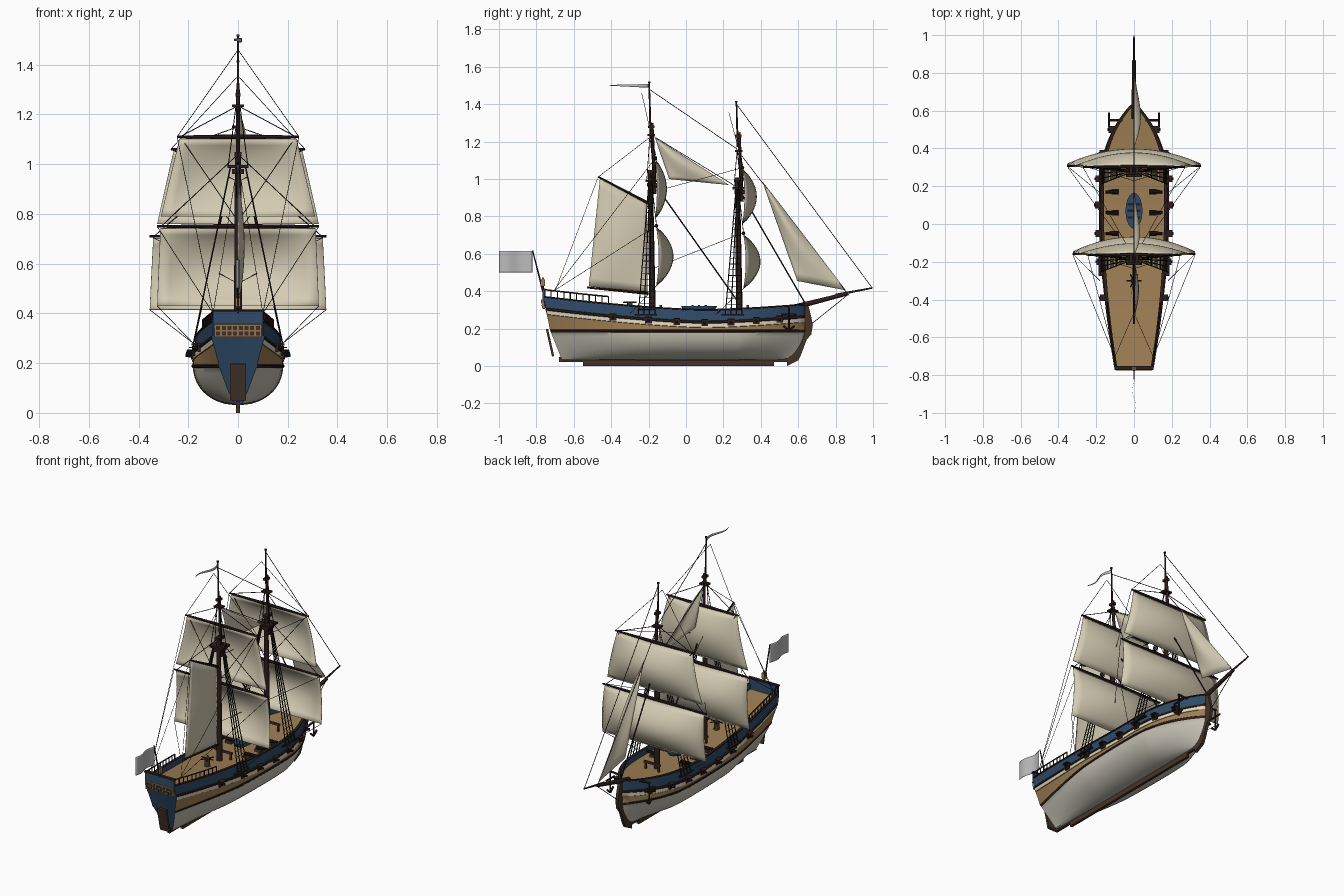
import bpy, bmesh, math
from mathutils import Vector as V, Matrix

if "Cube" in bpy.data.objects:
    bpy.data.objects.remove(bpy.data.objects["Cube"])

def mat(name, r, g, b):
    m = bpy.data.materials.new(name)
    m.diffuse_color = (r, g, b, 1)
    m.use_nodes = True
    m.node_tree.nodes["Principled BSDF"].inputs["Base Color"].default_value = m.diffuse_color
    return m

BLUE = mat("navy_paint", .028, .07, .14)
HULL = mat("hull_white", .56, .53, .45)
CREAM = mat("cream_stripe", .75, .68, .52)
TAN = mat("tan_wood", .34, .21, .09)
BROWN = mat("brown_wood", .06, .034, .022)
DARK = mat("dark_wood", .026, .013, .011)
ROPE = mat("rope_black", .012, .009, .009)
SAIL = mat("sailcloth", .66, .6, .45)
GREY = mat("flag_grey", .5, .5, .5)

def finish(name, bm, mats, smooth=0):
    me = bpy.data.meshes.new(name)
    bm.to_mesh(me)
    bm.free()
    ob = bpy.data.objects.new(name, me)
    bpy.context.collection.objects.link(ob)
    for m in mats:
        me.materials.append(m)
    if smooth:
        bpy.ops.object.select_all(action='DESELECT')
        ob.select_set(True)
        bpy.context.view_layer.objects.active = ob
        bpy.ops.object.shade_smooth_by_angle(angle=math.radians(smooth))
    return ob

def rods(name, segs, m, n=6):
    """Tapered round bars, each (start, end, radius[, end radius])."""
    bm = bmesh.new()
    for a, b, r, *r2 in segs:
        a, b = V(a), V(b)
        d = b - a
        M = Matrix.Translation((a + b) / 2) @ d.to_track_quat('Z', 'Y').to_matrix().to_4x4()
        bmesh.ops.create_cone(bm, cap_ends=True, segments=n, radius1=r,
                              radius2=r2[0] if r2 else r, depth=d.length, matrix=M)
    return finish(name, bm, [m], 40)

def boxes(name, items, m):
    """Boxes, each (centre, size[, tilt about x])."""
    bm = bmesh.new()
    for c, s, *t in items:
        M = Matrix.Translation(c) @ Matrix.Rotation(t[0] if t else 0, 4, 'X') @ Matrix.Diagonal((*s, 1))
        bmesh.ops.create_cube(bm, size=1, matrix=M)
    return finish(name, bm, [m])

def sheet(name, bl, br, tl, tr, offset, m, nu=14, nv=12, thick=.003):
    """Cloth patch between four corners, displaced by offset(u, v)."""
    bl, br, tl, tr = map(V, (bl, br, tl, tr))
    bm = bmesh.new()
    g = [[bm.verts.new(bl.lerp(br, i / nu).lerp(tl.lerp(tr, i / nu), j / nv) + V(offset(i / nu, j / nv)))
          for i in range(nu + 1)] for j in range(nv + 1)]
    for j in range(nv):
        for i in range(nu):
            bm.faces.new((g[j][i], g[j][i + 1], g[j + 1][i + 1], g[j + 1][i]))
    bmesh.ops.remove_doubles(bm, verts=bm.verts, dist=1e-5)
    ob = finish(name, bm, [m], 50)
    s = ob.modifiers.new("thickness", 'SOLIDIFY')
    s.thickness, s.offset = thick, 0
    return ob

# --- hull shape functions ---
clamp = lambda x: max(0, min(1, x))
def sheer(y):
    return .305 + (.07 * ((.1 - y) / .86) ** 1.5 if y < .1 else .03 * ((y - .1) / .55) ** 1.5)

def beam(y):
    return .172 - .072 * ((.1 - y) / .86) ** 2.2 if y < .1 else .172 * max(0, 1 - ((y - .1) / .55) ** 3)

def half(y, z):
    t = clamp((z - .03) / .17)
    full = 1.06 * (1 - (1 - t) ** 2.3) ** .5 if z < .2 else 1.06 - .6 * (z - .2)
    aft = 1 - (1 - clamp(z / .3)) ** 1.4 if z > .031 else 0
    bow = t ** .6
    k, b = clamp((-.25 - y) / .51) ** 1.3, clamp((y - .3) / .35)
    return beam(y) * (full * (1 - k - b) + aft * k + bow * b)

def hull_y(s, z):
    ys = -.73 - (z - .2) * .17 if z > .2 else -.73 + (.2 - z) * .4
    yb = .645 if z > .2 else .645 - ((.2 - z) / .17) ** 2 * .08
    return ys + (yb - ys) * s

# --- hull: lofted half with painted bands, mirrored ---
bm = bmesh.new()
N, grid = 60, []
for i in range(N + 1):
    s = i / N
    y0 = -.76 + 1.41 * s
    sh = sheer(y0)
    rows = [(.03 + .15 * (j / 10) ** 1.4, 0) for j in range(11)]
    rows += [(.184, .004), (.192, .004), (.195, 0), (sh - .1, 0), (sh - .098, .003), (sh - .078, .003),
             (sh - .075, .006), (sh - .066, .006), (sh - .063, 0), (sh - .008, 0), (sh - .006, .005), (sh, .005)]
    col = [bm.verts.new((half(y0, z) + (o if half(y0, z) > .01 else 0), hull_y(s, z), z)) for z, o in rows]
    xi = max(0, half(y0, sh) - .012)
    for x, z in ((xi, sh), (xi, sh - .035), (0, sh - .035)):
        col.append(bm.verts.new((x, hull_y(s, sh), z)))
    grid.append(col)
band = [1] * 10 + [4] * 3 + [3, 3, 2, 4, 4, 4, 0, 4, 4, 4, 0, 3]
for a, b in zip(grid, grid[1:]):
    for j, k in enumerate(band):
        bm.faces.new((a[j], b[j], b[j + 1], a[j + 1])).material_index = k
bm.faces.new(grid[0]).material_index = 0     # transom
hull = finish("hull", bm, [BLUE, HULL, CREAM, TAN, DARK], 35)
mi = hull.modifiers.new("mirror", 'MIRROR')
mi.merge_threshold = .0005

# --- keel, stem, rudder ---
boxes("keel", [((0, -.04, .015), (.016, 1.02, .03)), ((0, -.05, .035), (.016, 1.26, .025))], BROWN)
prof = [(.54, .0), (.6, .03), (.615, .06), (.645, .14), (.67, .17), (.678, .22), (.67, .26), (.655, .32),
        (.63, .32), (.635, .2), (.6, .1), (.54, .04)]
bm = bmesh.new()
f = bm.faces.new([bm.verts.new((-.009, y, z)) for y, z in prof])
r = bmesh.ops.extrude_face_region(bm, geom=[f])
bmesh.ops.translate(bm, vec=(.018, 0, 0), verts=[v for v in r['geom'] if isinstance(v, bmesh.types.BMVert)])
bmesh.ops.recalc_face_normals(bm, faces=bm.faces)
finish("stem_cutwater", bm, [BROWN])
boxes("rudder", [((0, -.727, .125), (.064, .012, .15), .22)], BROWN)

# --- stern: taffrail, windows, lantern, rails ---
boxes("taffrail", [((0, -.762, .375), (.2, .012, .066))], BLUE)
boxes("taffrail_cap", [((0, -.762, .41), (.208, .02, .008))], DARK)
boxes("window_frame", [((0, -.764, .331), (.19, .014, .052), .17)], TAN)
boxes("window_panes", [((-.08 + .0228 * i, -.766 - .17 * (z - .331), z), (.016, .014, .017), .17)
                       for i in range(8) for z in (.32, .342)], BROWN)
boxes("lantern", [((0, -.765, .445), (.022, .022, .035)), ((0, -.765, .467), (.012, .012, .012))], TAN)
rods("lantern_post", [((0, -.765, .41), (0, -.765, .43), .005)], DARK)
segs = []
for sx in (-1, 1):
    pts = [(sx * (half(y, sheer(y)) - .004), y, sheer(y)) for y in [-.755 + .034 * i for i in range(11)]]
    up = [(x, y, z + .034) for x, y, z in pts]
    segs += [(p, q, .003) for p, q in zip(pts, up)] + [(p, q, .004) for p, q in zip(up, up[1:])]
rods("quarterdeck_rail", segs, DARK)

# --- guns, channels, anchors (both sides) ---
ports, barrels, chan, anchor, deckgun, wheels = [], [], [], [], [], []
for sx in (-1, 1):
    for y in (-.39, -.2, -.05, .1, .24, .375, .5):
        z = sheer(y) - .075
        x = half(y, z)
        ports += [((sx * x, y, z), (.02, .036, .032)), ((sx * (x + .012), y, z + .018), (.03, .036, .005))]
        barrels.append(((sx * (x - .01), y, z), (sx * (x + .032), y, z + .002), .009, .007))
    for m in (-.18, .285):
        chan.append(((sx * (half(m, .27) + .006), m - .035, .275), (.024, .12, .008)))
    for y in (.17, .06, -.05):
        z = sheer(y) - .012
        deckgun.append(((sx * .085, y, z), (sx * .15, y, z + .005), .011, .008))
        wheels.append(((sx * .1, y, z - .013), (.04, .028, .016)))
    anchor += [((sx * .06, .55, .315), (sx * .138, .55, .32), .007), ((sx * .133, .51, .275), (sx * .133, .59, .275), .006),
               ((sx * .133, .55, .32), (sx * .133, .55, .19), .005), ((sx * .133, .55, .19), (sx * .133, .52, .215), .006),
               ((sx * .133, .55, .19), (sx * .133, .58, .215), .006)]
boxes("gun_ports", ports, DARK)
rods("gun_barrels", barrels, ROPE, 8)
boxes("shroud_channels", chan, DARK)
rods("anchors_and_catheads", anchor, DARK)
rods("deck_guns", deckgun, ROPE, 8)
boxes("gun_carriages", wheels, BROWN)

# --- ship's boat, capstan, hatch ---
bm = bmesh.new()
bmesh.ops.create_uvsphere(bm, u_segments=20, v_segments=12, radius=1,
                          matrix=Matrix.Translation((0, .07, .32)) @ Matrix.Diagonal((.045, .095, .04, 1)))
bmesh.ops.bisect_plane(bm, geom=bm.verts[:] + bm.edges[:] + bm.faces[:], plane_co=(0, 0, .322), plane_no=(0, 0, 1), clear_outer=True)
bmesh.ops.holes_fill(bm, edges=[e for e in bm.edges if e.is_boundary])
finish("ships_boat", bm, [BLUE], 40)
boxes("boat_thwarts", [((0, .07 + d, .324), (.07, .012, .005)) for d in (-.035, 0, .035)], DARK)
rods("capstan", [((0, -.3, .285), (0, -.3, .345), .018, .014)], BROWN, 10)
rods("capstan_bars", [((.04 * math.cos(a), -.3 + .04 * math.sin(a), .34), (-.04 * math.cos(a), -.3 - .04 * math.sin(a), .34), .004)
                      for a in (0, 1.05, 2.1)], DARK)

# --- masts, yards, square sails, shrouds ---
def my(m, z):
    return m - .014 * (z - .3)

#       mast y, lower top, topmast top, pole top, crosstree, (course z, half), (topsail z, half), bulges
RIG = {"main": (-.18, 1.04, 1.3, 1.52, 1.235, (.75, .325), (1.11, .245), (.43, .325, .09), (.79, .31, .06)),
       "fore": (.285, 1.0, 1.25, 1.415, 1.15, (.71, .355), (1.06, .27), (.415, .355, .09), (.76, .325, .075))}
ropes, shrouds, rat = [], [], []
for name, (m, lo, mid, top, cross, course, tops, c_sail, t_sail) in RIG.items():
    P = lambda z, d=0: (0, my(m, z) + d, z)
    rods(name + "_mast", [(P(.26), P(lo), .018, .013), (P(lo - .12, .022), P(mid, .012), .01, .008),
                          (P(mid - .08, .004), P(top), .006, .004), (P(top - .006), P(top + .002), .007)], DARK, 10)
    zt = lo - .05
    boxes(name + "_tops", [(P(zt, .012), (.085, .08, .012)), (P(zt - .02, .012), (.05, .06, .02)), (P(lo, .012), (.03, .055, .016)),
                           (P(cross, .008), (.05, .04, .01)), (P(mid - .02, .008), (.022, .035, .014))], DARK)
    yards = []
    for (z, w), (zb, wb, bul), part in ((course, c_sail, "course"), (tops, t_sail, "topsail")):
        y = my(m, z) + .028
        for sx in (-1, 1):
            yards.append(((0, y, z), (sx * w, y, z), .01, .005))
        sheet(f"{name}_{part}", (-wb, y, zb), (wb, y, zb), (-w * .96, y, z - .008), (w * .96, y, z - .008),
              lambda u, v, b=bul: (0, b * math.sin(math.pi * v) ** .8 * (.15 + 3.4 * u * (1 - u)), 0), SAIL)
    rods(name + "_yards", yards, DARK, 8)
    for sx in (-1, 1):
        yc = my(m, .7) + .028
        ropes += [((0, my(m, top) - .04, top - .06), (sx * tops[1], yc, tops[0]), .0014),
                  (P(lo), (sx * course[1] * .95, yc, course[0]), .002),
                  (P(cross), (sx * tops[1] * .95, yc, tops[0]), .002),
                  ((sx * tops[1] * .95, yc, tops[0]), (0, yc - .03, course[0] + .02), .0018),
                  ((sx * c_sail[1], yc, c_sail[0]), (sx * .18, m - .12, .28), .0014)]
        lines = [(V((sx * .03, my(m, zt) + .01 - .006 * i, zt)), V((sx * (half(m, .27) + .012), m + .015 - .03 * i, .27))) for i in range(4)]
        shrouds += [(a, b, .003) for a, b in lines]
        shrouds += [((sx * .04, my(m, zt) + d, zt), (sx * .008, my(m, cross), cross), .002) for d in (-.02, .02)]
        for k in range(1, 19):
            t = 1 - k * .045
            rat.append((lines[0][0].lerp(lines[0][1], t), lines[3][0].lerp(lines[3][1], t), .0016))
    boxes(name + "_fife_rail", [((0, m + .045, .32), (.11, .012, .012)), ((-.045, m + .045, .295), (.01, .01, .05)),
                                ((.045, m + .045, .295), (.01, .01, .05))], BROWN)
rods("shrouds", shrouds, ROPE, 5)
rods("ratlines", rat, ROPE, 4)

# --- bowsprit, gaff, boom, flagstaff ---
rods("bowsprit", [((0, .56, .31), (0, .866, .388), .015, .01), ((0, .8, .38), (0, .998, .418), .007, .004)], DARK, 10)
rods("gaff_and_boom", [((0, -.2, .87), (0, -.47, 1.012), .008, .005), ((0, -.2, .388), (0, -.53, .42), .008, .005)], DARK, 8)
rods("flagstaff", [((0, -.765, .4), (0, -.82, .618), .005, .003)], DARK)

# --- fore-and-aft sails ---
belly = lambda d: (lambda u, v: (d * math.sin(math.pi * v) * math.sin(math.pi * u), 0, 0))
sheet("spanker", (0, -.52, .425), (0, -.205, .395), (0, -.46, 1.005), (0, -.21, .87), belly(.025), SAIL)
sheet("main_staysail", (0, -.09, 1.0), (0, .23, .968), (0, -.165, 1.22), (0, -.165, 1.22), belly(.03), SAIL)
sheet("jib", (0, .595, .455), (0, .855, .405), (0, .41, .985), (0, .41, .985), belly(.035), SAIL)

# --- flag and pennant ---
sheet("ensign", (0, -1, .5), (0, -.822, .5), (0, -1, .615), (0, -.822, .615),
      lambda u, v: (.008 * math.sin(7 * u), 0, 0), GREY, thick=.001)
sheet("pennant", (0, -.41, 1.499), (0, -.2, 1.488), (0, -.41, 1.503), (0, -.2, 1.508),
      lambda u, v: (.015 * math.sin(6 * (1 - u)), 0, 0), GREY, nv=2, thick=.001)

# --- stays and braces ---
ropes += [((0, .27, 1.4), (0, .995, .418), .002), ((0, .27, 1.16), (0, .86, .39), .002),
          ((0, -.197, 1.48), (0, .273, 1.16), .002), ((0, -.193, 1.24), (0, .275, .955), .002),
          ((0, -.18, .99), (0, .28, .34), .004), ((0, .28, .95), (0, .64, .33), .004),
          ((0, .87, .385), (0, .665, .22), .002), ((0, -.47, 1.01), (0, -.197, 1.22), .0014)]
for sx in (-1, 1):
    ropes += [((sx * .245, -.165, 1.11), (sx * .1, -.71, .4), .0014), ((sx * .325, -.16, .75), (sx * .1, -.71, .4), .0014),
              ((sx * .35, .3, .71), (0, -.18, .52), .0014), ((sx * .27, .3, 1.06), (0, -.18, .93), .0014),
              ((0, -.47, 1.01), (sx * .1, -.7, .4), .0012)]
rods("stays_and_braces", ropes, ROPE, 5)
